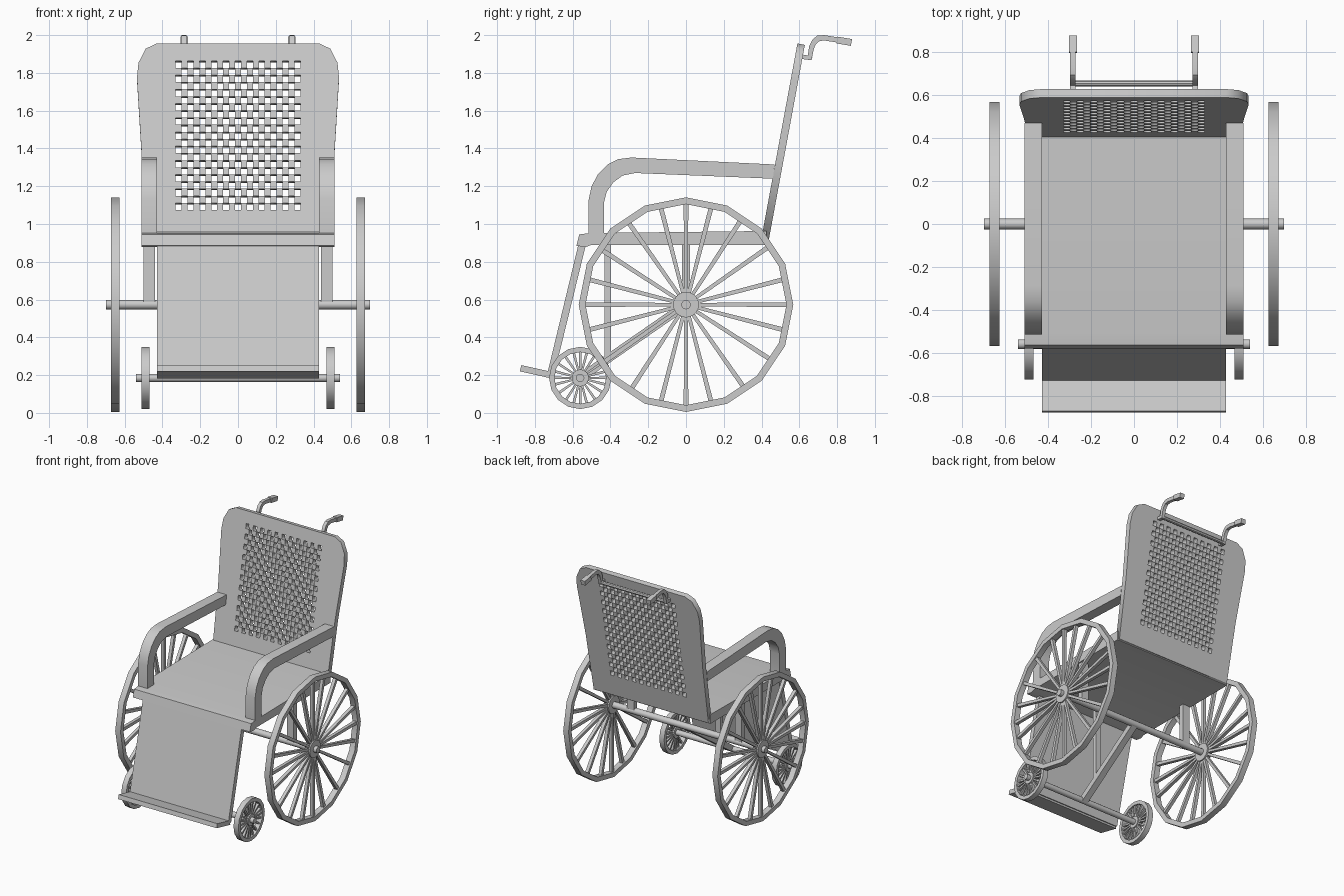
import bpy, bmesh
from math import sin, cos, pi, radians, atan2, hypot

if "Cube" in bpy.data.objects:
    bpy.data.objects.remove(bpy.data.objects["Cube"])


def finish(name, bm, mirror=False):
    bmesh.ops.recalc_face_normals(bm, faces=bm.faces)
    me = bpy.data.meshes.new(name)
    bm.to_mesh(me)
    bm.free()
    for p in me.polygons:
        p.use_smooth = True
    me.set_sharp_from_angle(angle=radians(33))
    ob = bpy.data.objects.new(name, me)
    bpy.context.collection.objects.link(ob)
    if mirror:
        ob.modifiers.new("mirror", 'MIRROR')
    return ob


def add_prism(bm, pts, x0, x1):
    """Side profile (y, z) extruded from x0 to x1."""
    a = [bm.verts.new((x0, y, z)) for y, z in pts]
    b = [bm.verts.new((x1, y, z)) for y, z in pts]
    bm.faces.new(a)
    bm.faces.new(b)
    n = len(pts)
    for i in range(n):
        j = (i + 1) % n
        bm.faces.new((a[i], a[j], b[j], b[i]))


def prism(name, pts, x0, x1, mirror=False):
    bm = bmesh.new()
    add_prism(bm, pts, x0, x1)
    return finish(name, bm, mirror)


def circle(cy, cz, r, n):
    return [(cy + r * cos(2 * pi * i / n), cz + r * sin(2 * pi * i / n)) for i in range(n)]


def bar(p, q, w0, w1):
    """Tapered bar outline between two (y, z) points."""
    dy, dz = q[0] - p[0], q[1] - p[1]
    l = hypot(dy, dz)
    ny, nz = -dz / l / 2, dy / l / 2
    return [(p[0] + ny * w0, p[1] + nz * w0), (q[0] + ny * w1, q[1] + nz * w1),
            (q[0] - ny * w1, q[1] - nz * w1), (p[0] - ny * w0, p[1] - nz * w0)]


def wheel(name, cy, cz, r, rin, hub, spoke, x0, x1):
    n = 16
    bm = bmesh.new()
    # rim
    loops = [[bm.verts.new((x, y, z)) for y, z in circle(cy, cz, rr, n)]
             for x, rr in ((x0, r), (x1, r), (x1, rin), (x0, rin))]
    for k in range(4):
        a, b = loops[k], loops[(k + 1) % 4]
        for i in range(n):
            j = (i + 1) % n
            bm.faces.new((a[i], a[j], b[j], b[i]))
    # spokes
    xm, h = (x0 + x1) / 2, (x1 - x0) * 0.28
    for quarter in range(4):
        for deg in (0, 14.5, 35, 57, 75.5):
            t = radians(deg + 90 * quarter)
            c, s = cos(t), sin(t)
            add_prism(bm, bar((cy + c * hub * .8, cz + s * hub * .8),
                              (cy + c * rin * 1.01, cz + s * rin * 1.01),
                              spoke * .75, spoke), xm - h, xm + h)
    # hub
    add_prism(bm, circle(cy, cz, hub, 20), x0, x1)
    finish(name, bm, True)


# wheels and axles
wheel("large_wheel", 0, .573, .568, .532, .068, .025, .627, .673)
wheel("small_wheel", -.56, .185, .165, .137, .045, .014, .468, .51)
prism("main_axle", circle(0, .573, .025, 12), -.70, .70)
prism("front_axle", circle(-.56, .185, .022, 12), -.54, .54)

# undercarriage
prism("axle_bracket", [(-.02, .56), (.02, .56), (.02, .9), (-.02, .9)], .44, .5, True)
prism("frame_strut", bar((-.56, .185), (0, .573), .045, .045), -.025, .025)
prism("frame_post", bar((-.415, .28), (-.415, .9), .034, .034), -.02, .02)

# seat, leg rest and foot plate
prism("seat", [(-.565, .945), (-.58, .885), (-.53, .878), (-.5, .89), (.425, .89),
               (.425, .963), (-.51, .952)], -.51, .51)
prism("leg_rest", [(-.57, .89), (-.735, .205), (-.70, .195), (-.53, .89)], -.43, .43)
prism("foot_plate", [(-.872, .253), (-.88, .22), (-.71, .182), (-.715, .218)], -.43, .43)

# armrests
prism("armrest", [(-.515, .945), (-.515, 1.13), (-.5, 1.2), (-.465, 1.265), (-.415, 1.315),
                  (-.36, 1.343), (-.29, 1.352), (.47, 1.315), (.46, 1.24), (-.27, 1.27),
                  (-.335, 1.257), (-.385, 1.22), (-.42, 1.17), (-.435, 1.11),
                  (-.435, .945)], .428, .51, True)

# backrest panel with woven checkerboard holes, drawn flat then tilted
Z0, SLOPE = .90, .185
K = hypot(1, SLOPE)
cu = bpy.data.curves.new("backrest", 'CURVE')
cu.dimensions = '2D'
cu.fill_mode = 'BOTH'
cu.extrude = .02


def outline(pts):
    s = cu.splines.new('POLY')
    s.points.add(len(pts) - 1)
    for p, (x, z) in zip(s.points, pts):
        p.co = (x, (z - Z0) * K, 0, 1)
    s.use_cyclic_u = True


half = [(.5, Z0), (.51, 1.36), (.535, 1.77), (.527, 1.85), (.488, 1.925), (.43, 1.952)]
outline(half + [(-x, z) for x, z in reversed(half)])
N = 21
cw, ch = .66 / N, .79 / N
for i in range(N):
    for j in range(N):
        if (i + j) % 2 == 0:
            x, z = -.33 + (i + .5) * cw, 1.07 + (j + .5) * ch
            a, b = cw * .49, ch * .49
            outline([(x - a, z - b), (x + a, z - b), (x + a, z + b), (x - a, z + b)])
tmp = bpy.data.objects.new("backrest_outline", cu)
bpy.context.collection.objects.link(tmp)
dg = bpy.context.evaluated_depsgraph_get()
me = bpy.data.meshes.new_from_object(tmp.evaluated_get(dg))
bpy.data.objects.remove(tmp)
back = bpy.data.objects.new("backrest", me)
bpy.context.collection.objects.link(back)
back.rotation_euler = (atan2(1, SLOPE), 0, 0)
back.location = (0, .415, Z0)

# push handles with grips and crossbar
prism("push_handle", [(.6, 1.9), (.645, 1.892), (.652, 1.94), (.668, 1.975), (.695, 1.997),
                      (.73, 2.0), (.83, 1.984), (.83, 1.956), (.73, 1.972), (.703, 1.967),
                      (.685, 1.948), (.675, 1.92), (.665, 1.868), (.6, 1.875)],
      .272, .298, True)
prism("handle_grip", bar((.8, 1.974), (.876, 1.961), .036, .036), .266, .304, True)
prism("handle_crossbar", circle(.655, 1.881, .014, 8), -.285, .285)
